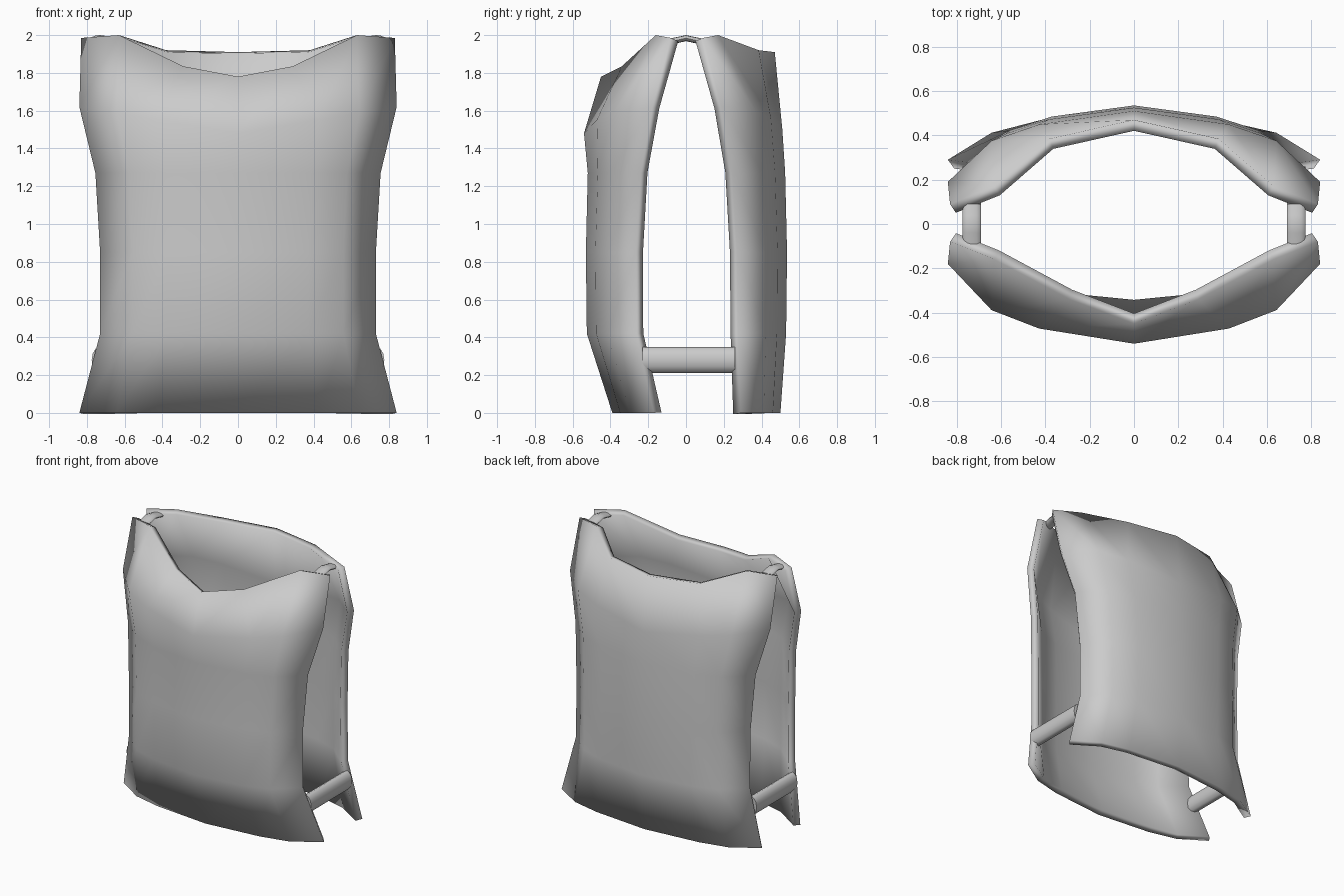
import bpy, bmesh
from math import cos, sin, pi

if "Cube" in bpy.data.objects:
    bpy.data.objects.remove(bpy.data.objects["Cube"], do_unlink=True)

grey = bpy.data.materials.new("plain grey")
grey.use_nodes = True
grey.diffuse_color = (0.6, 0.6, 0.6, 1)
grey.node_tree.nodes["Principled BSDF"].inputs["Base Color"].default_value = (0.6, 0.6, 0.6, 1)


def make_object(name, bm, angle):
    mesh = bpy.data.meshes.new(name)
    bm.to_mesh(mesh)
    bm.free()
    obj = bpy.data.objects.new(name, mesh)
    bpy.context.collection.objects.link(obj)
    mesh.materials.append(grey)
    bpy.context.view_layer.objects.active = obj
    obj.select_set(True)
    bpy.ops.object.shade_smooth_by_angle(angle=angle)
    obj.select_set(False)
    return obj


def skin(bm, rows):
    for a, b in zip(rows, rows[1:]):
        for i in range(len(a) - 1):
            bm.faces.new((a[i], a[i + 1], b[i + 1], b[i]))


def panel(name, side, rows, top):
    """Curved plate: rows hold (centre z, edge z, half width, centre depth, edge depth)."""
    columns = [(0, 1), (0.51, 0.81), (0.765, 0.58), (1, 0)]
    half = [[(w * f, e + (c - e) * p, zc + (ze - zc) * f) for f, p in columns]
            for zc, ze, w, c, e in rows]
    half.append(top)
    bm = bmesh.new()
    grid = []
    for row in half:
        full = [(-x, y, z) for x, y, z in reversed(row[1:])] + list(row)
        grid.append([bm.verts.new((x, side * y, z)) for x, y, z in full])
    skin(bm, grid)
    bm.normal_update()
    if sum(f.normal.y for f in bm.faces) * side < 0:
        bmesh.ops.reverse_faces(bm, faces=bm.faces)
    obj = make_object(name, bm, 0.9)
    solid = obj.modifiers.new("thickness", "SOLIDIFY")
    solid.thickness = 0.05
    solid.offset = -1
    # thicken before the smoothing modifier, if one was added
    obj.modifiers.move(len(obj.modifiers) - 1, 0)


panel("front_panel", -1,
      [(0, 0, 0.84, 0.39, 0.17), (0.42, 0.42, 0.73, 0.525, 0.265),
       (0.85, 0.85, 0.73, 0.53, 0.265), (1.27, 1.27, 0.755, 0.52, 0.24),
       (1.48, 1.62, 0.84, 0.54, 0.18)],
      [(0, 0.45, 1.78), (0.29, 0.34, 1.835), (0.63, 0.16, 2), (0.83, 0.08, 1.985)])

panel("back_panel", 1,
      [(0, 0, 0.84, 0.5, 0.29), (0.42, 0.42, 0.73, 0.53, 0.275),
       (0.85, 0.85, 0.73, 0.535, 0.27), (1.27, 1.27, 0.755, 0.525, 0.245),
       (1.5, 1.62, 0.84, 0.51, 0.19)],
      [(0, 0.47, 1.91), (0.38, 0.385, 1.92), (0.63, 0.17, 2), (0.83, 0.09, 1.985)])


def band(name, x, path, width, height):
    """Rounded strap running front to back along (y, z) points."""
    bm = bmesh.new()
    rings = []
    for y, z in path:
        ring = [bm.verts.new((x + width / 2 * cos(2 * pi * k / 12), y,
                              z + height / 2 * sin(2 * pi * k / 12))) for k in range(12)]
        rings.append(ring)
    skin(bm, [r + r[:1] for r in rings])
    for r in (rings[0], rings[-1]):
        bm.faces.new(r)
    bmesh.ops.recalc_face_normals(bm, faces=bm.faces)
    make_object(name, bm, 0.9)


for label, s in (("left", 1), ("right", -1)):
    band(label + "_side_strap", s * 0.732, [(-0.23, 0.28), (0.26, 0.28)], 0.085, 0.14)
    band(label + "_shoulder_link", s * 0.732,
         [(-0.09, 1.965), (-0.04, 1.975), (0, 1.984), (0.04, 1.975), (0.09, 1.965)], 0.085, 0.032)
